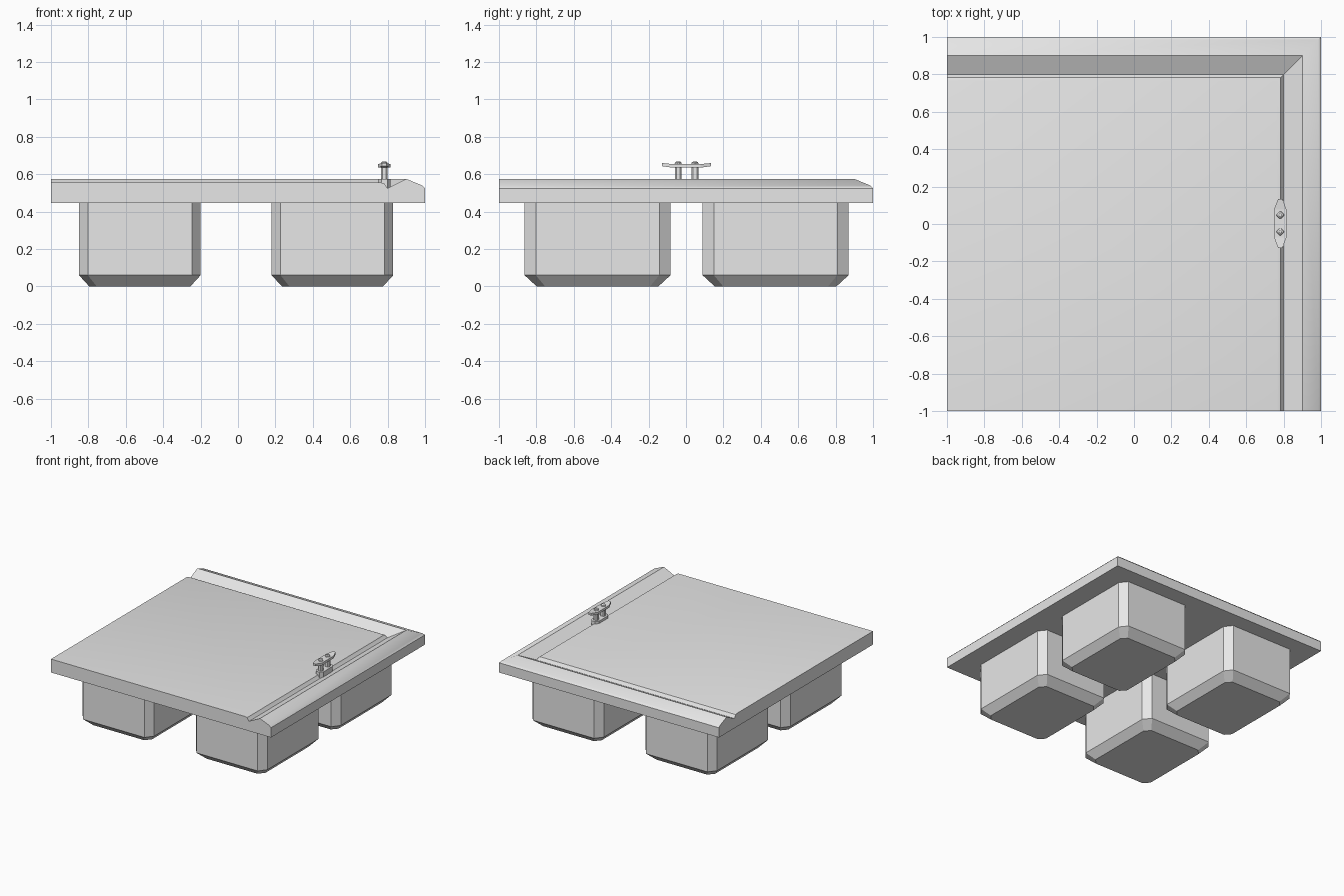
import bpy
import bmesh
import math

default = bpy.data.objects.get("Cube")
if default:
    bpy.data.objects.remove(default)

grey = bpy.data.materials.new("light grey")
grey.use_nodes = True
grey.diffuse_color = (0.8, 0.8, 0.8, 1)
grey.node_tree.nodes["Principled BSDF"].inputs["Base Color"].default_value = (0.8, 0.8, 0.8, 1)


def finish(name, bm, smooth=False):
    """Turn a bmesh into a named, coloured object."""
    bmesh.ops.recalc_face_normals(bm, faces=bm.faces)
    mesh = bpy.data.meshes.new(name)
    bm.to_mesh(mesh)
    bm.free()
    mesh.materials.append(grey)
    obj = bpy.data.objects.new(name, mesh)
    bpy.context.collection.objects.link(obj)
    if smooth:
        bpy.ops.object.select_all(action='DESELECT')
        obj.select_set(True)
        bpy.context.view_layer.objects.active = obj
        bpy.ops.object.shade_smooth_by_angle(angle=math.radians(35))
    return obj


def loft(name, rings):
    """Closed solid through a list of equal-length rings of points."""
    bm = bmesh.new()
    loops = [[bm.verts.new(p) for p in ring] for ring in rings]
    n = len(loops[0])
    for a, b in zip(loops, loops[1:]):
        for i in range(n):
            j = (i + 1) % n
            bm.faces.new((a[i], a[j], b[j], b[i]))
    bm.faces.new(loops[0])
    bm.faces.new(loops[-1])
    return finish(name, bm)


def octagon(cx, cy, hx, hy, chx, chy, z):
    """Rectangle with cut corners, lying flat at height z."""
    corners = [(hx, hy - chy), (hx - chx, hy), (chx - hx, hy), (-hx, hy - chy),
               (-hx, chy - hy), (chx - hx, -hy), (hx - chx, -hy), (hx, chy - hy)]
    return [(cx + x, cy + y, z) for x, y in corners]


# Deck corner: a profile swept round two sides, with the other two cut flat
UNDER = 0.445
profile = [(0.765, 0.555), (0.782, 0.55), (0.792, 0.535), (0.8, 0.525), (0.81, 0.53),
           (0.9, 0.575), (0.985, 0.54), (1, 0.525), (1, UNDER)]
bm = bmesh.new()
strips = [[bm.verts.new(p) for p in ((-1, d, z), (d, d, z), (d, -1, z))] for d, z in profile]
for a, b in zip(strips, strips[1:]):
    for i in range(2):
        bm.faces.new((a[i], a[i + 1], b[i + 1], b[i]))
top = bm.verts.new((-1, -1, profile[0][1]))
bottom = bm.verts.new((-1, -1, UNDER))
bm.faces.new(strips[0] + [top])
bm.faces.new(strips[-1] + [bottom])
for end in (0, 2):
    bm.faces.new([s[end] for s in strips] + [bottom, top])
finish("deck", bm, smooth=True)

# Four floats with cut vertical corners and bevelled undersides
for side, cx in (("right", -0.525), ("left", 0.505)):
    for place, cy in (("front", -0.473), ("back", 0.479)):
        loft(f"float_{place}_{side}", [
            octagon(cx, cy, 0.27, 0.325, 0.04, 0.045, 0),
            octagon(cx, cy, 0.325, 0.39, 0.047, 0.06, 0.06),
            octagon(cx, cy, 0.325, 0.39, 0.047, 0.06, UNDER)])

# Mooring cleat: base plate, two posts, tapered bar and bolt heads
CX, CY = 0.782, 0.003
loft("cleat_base", [octagon(CX, CY, 0.034, 0.082, 0.018, 0.025, z) for z in (0.515, 0.575)])
for place, s in (("front", -1), ("back", 1)):
    y = CY + s * 0.045
    loft(f"cleat_post_{place}", [octagon(CX, y, 0.018, 0.018, 0.008, 0.008, z)
                                 for z in (0.57, 0.642)])
    loft(f"cleat_bolt_{place}", [octagon(CX, y, r, r, r * 0.8, r * 0.8, z)
                                 for r, z in ((0.02, 0.65), (0.017, 0.663), (0.008, 0.669))])

bar = [(-0.13, 0.012, 0.643, 0.66), (-0.075, 0.033, 0.635, 0.654)]
bar += [(-y, w, lo, hi) for y, w, lo, hi in reversed(bar)]
loft("cleat_bar", [[(CX - w, CY + y, lo), (CX + w, CY + y, lo),
                    (CX + w, CY + y, hi), (CX - w, CY + y, hi)] for y, w, lo, hi in bar])
